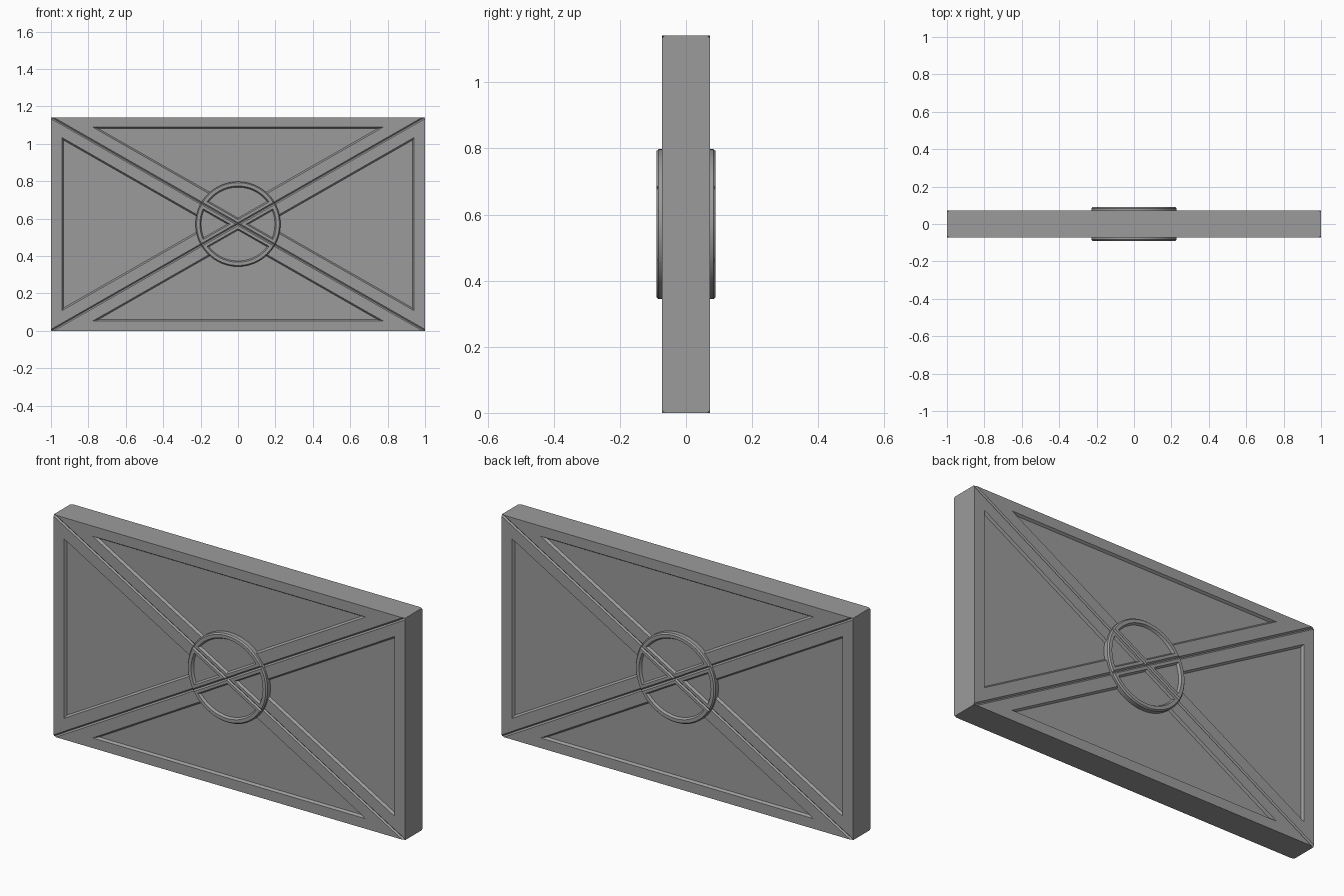
import bpy, bmesh, math

if "Cube" in bpy.data.objects:
    bpy.data.objects.remove(bpy.data.objects["Cube"])

HALF_W, HALF_H = 1.0, 0.571      # half width and half height of the slab
FRONT, HUB_FRONT = 0.072, 0.09   # half thickness of slab and hub
RECESS = 0.012                   # depth of the sunken fields
SLOPE = math.atan2(HALF_H, HALF_W)

grey = bpy.data.materials.new("grey")
grey.diffuse_color = (0.33, 0.33, 0.33, 1)
grey.use_nodes = True
grey.node_tree.nodes["Principled BSDF"].inputs["Base Color"].default_value = grey.diffuse_color


def triangle(h, phi, edge, gap):
    """Wedge outline: apex, then two outer corners, inset by edge and gap."""
    u = h - edge
    v = u * math.tan(phi) - gap / math.cos(phi)
    return [(gap / math.sin(phi), 0), (u, -v), (u, v)]


def sector(r, phi, gap, n=24):
    """Pie slice outline: apex, then the arc, inset by gap on straight sides."""
    a = phi - math.asin(gap / r)
    arc = [-a + 2 * a * i / n for i in range(n + 1)]
    return [(gap / math.sin(phi), 0)] + [(r * math.cos(t), r * math.sin(t)) for t in arc]


def loft(name, rings, turn):
    """Join (outline, depth) rings, mirrored front to back, into a solid."""
    rings = rings + [(pts, -d) for pts, d in reversed(rings)]
    c, s = math.cos(turn), math.sin(turn)
    bm = bmesh.new()
    loops = [[bm.verts.new((u * c - v * s, -d, HALF_H + u * s + v * c))
              for u, v in pts] for pts, d in rings]
    for a, b in zip(loops, loops[1:]):
        for i in range(len(a)):
            j = (i + 1) % len(a)
            bm.faces.new((a[i], a[j], b[j], b[i]))
    bm.faces.new(loops[0])
    bm.faces.new(loops[-1])
    bmesh.ops.recalc_face_normals(bm, faces=bm.faces)
    mesh = bpy.data.meshes.new(name)
    bm.to_mesh(mesh)
    bm.free()
    mesh.materials.append(grey)
    mesh.shade_smooth()
    mesh.set_sharp_from_angle(angle=math.radians(30))
    bpy.context.collection.objects.link(bpy.data.objects.new(name, mesh))


# name, direction, distance to outer edge, half angle, border width
quarters = [
    ("right", 0, HALF_W, SLOPE, 0.06),
    ("top", math.pi / 2, HALF_H, math.pi / 2 - SLOPE, 0.052),
    ("left", math.pi, HALF_W, SLOPE, 0.06),
    ("bottom", -math.pi / 2, HALF_H, math.pi / 2 - SLOPE, 0.052),
]
for name, turn, h, phi, border in quarters:
    # slab wedge: sunken field, frame, chamfer along the diagonals
    loft(name + "_panel", [
        (triangle(h, phi, border + 0.008, 0.073), FRONT - RECESS),
        (triangle(h, phi, border, 0.065), FRONT),
        (triangle(h, phi, 0, 0.007), FRONT),
        (triangle(h, phi, 0, 0), FRONT - 0.007),
    ], turn)
    # hub slice: sunken field, rim, chamfered edge
    loft(name + "_hub_slice", [
        (sector(0.197, phi, 0.028), HUB_FRONT - RECESS),
        (sector(0.204, phi, 0.021), HUB_FRONT),
        (sector(0.221, phi, 0.007), HUB_FRONT),
        (sector(0.227, phi, 0), HUB_FRONT - 0.007),
    ], turn)
